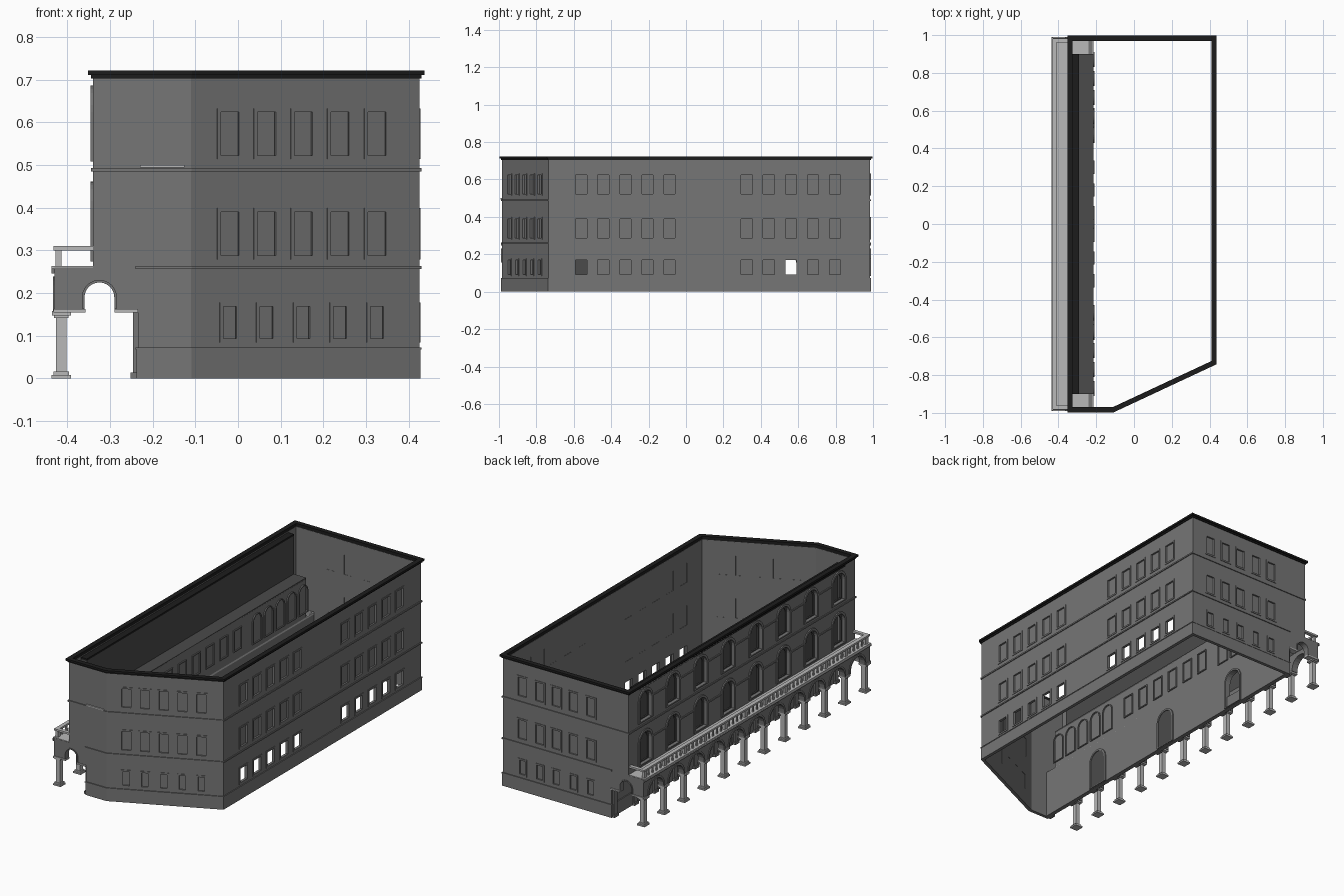
import bpy, math
from mathutils import Matrix, Vector

if "Cube" in bpy.data.objects:
    bpy.data.objects.remove(bpy.data.objects["Cube"])


def material(name, v):
    m = bpy.data.materials.new(name)
    m.diffuse_color = (v, v, v, 1)
    m.use_nodes = True
    m.node_tree.nodes["Principled BSDF"].inputs["Base Color"].default_value = m.diffuse_color
    return m


WALL = material("stone grey", 0.18)
LIGHT = material("light stone", 0.48)
DARK = material("dark cornice", 0.012)
SHADE = material("shadow grey", 0.07)


def extrude(name, loops, depth, matrix, mat):
    """Filled outline, further loops are holes, extruded along local z."""
    cu = bpy.data.curves.new(name, 'CURVE')
    cu.dimensions, cu.fill_mode = '2D', 'BOTH'
    cu.extrude = depth / 2
    for loop in loops:
        s = cu.splines.new('POLY')
        s.points.add(len(loop) - 1)
        for p, (a, b) in zip(s.points, loop):
            p.co = (a, b, 0, 1)
        s.use_cyclic_u, s.use_smooth = True, False
    tmp = bpy.data.objects.new(name + "_outline", cu)
    bpy.context.collection.objects.link(tmp)
    bpy.context.view_layer.update()
    dg = bpy.context.evaluated_depsgraph_get()
    mesh = bpy.data.meshes.new_from_object(tmp.evaluated_get(dg))
    bpy.data.objects.remove(tmp)
    mesh.transform(matrix)
    mesh.materials.clear()
    mesh.materials.append(mat)
    ob = bpy.data.objects.new(name, mesh)
    bpy.context.collection.objects.link(ob)
    return ob


def plate(name, frame, loops, d0, d1, mat=WALL):
    """Upright plate on a wall frame, from depth d0 to d1 along its outward normal."""
    (ox, oy), (ux, uy) = frame
    n = Vector((uy, -ux, 0))
    o = Vector((ox, oy, 0)) + n * (d0 + d1) / 2
    m = Matrix(((ux, 0, n.x, o.x), (uy, 0, n.y, o.y), (0, 1, 0, o.z), (0, 0, 0, 1)))
    return extrude(name, loops, d1 - d0, m, mat)


def box(name, x0, x1, y0, y1, z0, z1, mat=WALL):
    m = Matrix.Translation((0, 0, (z0 + z1) / 2))
    return extrude(name, [[(x0, y0), (x1, y0), (x1, y1), (x0, y1)]], z1 - z0, m, mat)


def rect(c, w, z0, z1):
    return [(c - w / 2, z0), (c + w / 2, z0), (c + w / 2, z1), (c - w / 2, z1)]


def arc(c, zs, r, n=12):
    """Half circle from left to right."""
    return [(c - r * math.cos(math.pi * i / n), zs + r * math.sin(math.pi * i / n))
            for i in range(n + 1)]


def arch(c, z0, zs, r):
    return [(c - r, z0)] + arc(c, zs, r) + [(c + r, z0)]


def footprint(left, d):
    """Building plan with chamfered corner, offset outwards by d."""
    pts = [(left, -.985), (-.11, -.985), (.425, -.735), (.425, .985), (left, .985)]
    out = []
    for i, p in enumerate(pts):
        p = Vector(p)
        a = (p - Vector(pts[i - 1])).normalized()
        b = (Vector(pts[(i + 1) % 5]) - p).normalized()
        na, nb = Vector((a.y, -a.x)), Vector((b.y, -b.x))
        out.append(tuple(p + (na + nb) * d / (1 + na.dot(nb))))
    return out


def ring(name, left, d, z0, z1, mat=WALL):
    m = Matrix.Translation((0, 0, (z0 + z1) / 2))
    return extrude(name, [footprint(left, d), footprint(left, -.014)], z1 - z0, m, mat)


# wall frames: origin and direction along the wall
cl = math.hypot(.535, .25)
FRONT = ((0, -.985), (1, 0))
CHAMFER = ((-.11, -.985), (.535 / cl, .25 / cl))
RIGHT = ((.425, 0), (0, 1))
BACK = ((0, .985), (-1, 0))
FACADE = ((-.34, 0), (0, -1))
ARCADE = ((-.43, 0), (0, -1))
COURT = ((-.215, 0), (0, 1))
PORCH = ((-.235, 0), (0, -1))
TOP = .705
ROWS = [(.09, .172), (.285, .393), (.52, .627)]


def windowed_wall(name, frame, outline, centres, width, open_ground=False):
    """Wall with three rows of framed windows, panes set back in the openings."""
    holes, frames, panes = [], [], []
    for row, (z0, z1) in enumerate(ROWS):
        w = width * (.75 if row == 0 and not open_ground else 1)
        for c in centres:
            holes.append(rect(c, w, z0, z1))
            frames += [rect(c, w + .012, z0 - .006, z1 + .006), rect(c, w - .006, z0 + .003, z1 - .003)]
            if row or not open_ground:
                panes.append(rect(c, w, z0, z1))
    plate(name, frame, [outline] + holes, -.015, 0)
    plate(name + "_window_frames", frame, frames, -.004, .003)
    plate(name + "_window_panes", frame, panes, -.014, -.010)


# outer walls; the ends are notched over the porch
notch = [(-.235, 0), (-.11, 0), (-.11, TOP), (-.34, TOP), (-.34, .26), (-.235, .26)]
plate("front_wall", FRONT, [notch], -.015, 0)
windowed_wall("chamfer_wall", CHAMFER, rect(cl / 2, cl, 0, TOP),
              [(x + .11) * cl / .535 for x in (-.02, .066, .152, .238, .325)], .053)
windowed_wall("right_wall", RIGHT, rect(.125, 1.72, 0, TOP),
              [s + .118 * i for s in (-.56, .325) for i in range(5)], .066, True)
back = [(.235, 0), (.235, .26), (.34, .26), (.34, TOP), (-.425, TOP), (-.425, 0)]
windowed_wall("back_wall", BACK, back, [-.305, -.20, -.10, .005, .11], .056)

# plinth, string courses and cornice
ring("plinth", -.235, .003, 0, .068)
ring("plinth_moulding", -.235, .005, .068, .073)
ring("lower_string_course", -.235, .005, .257, .264)
ring("upper_string_course", -.34, .005, .485, .493)
ring("cornice_lower", -.34, .005, .703, .711, DARK)
ring("cornice_upper", -.34, .012, .711, .722, DARK)
box("front_sill_strip", -.23, -.125, -.992, -.984, .494, .50, LIGHT)

# upper loggia facade with two rows of arched openings
arches = [-.84 + .24 * i for i in range(8)]
holes, frames, inner = [], [], []
for z0, zs in ((.28, .40), (.515, .625)):
    for c in arches:
        holes.append(arch(c, z0, zs, .05))
        frames += [arch(c, z0 - .006, zs, .062), arch(c, z0 + .001, zs, .049)]
        inner += [arch(c, z0, zs, .052), arch(c, z0 + .006, zs, .040)]
plate("loggia_facade", FACADE, [rect(0, 1.97, .26, TOP)] + holes, -.015, 0)
plate("loggia_arch_surrounds", FACADE, frames, -.004, .006)
plate("loggia_inner_arches", FACADE, inner, -.022, -.014, SHADE)
for z in (.40, .625):
    plate("loggia_impost_band", FACADE,
          [rect(c, .115, z - .004, z + .004) for c in [-.72 + .24 * i for i in range(7)]], 0, .005)

# space behind the loggia
box("loggia_back_wall", -.30, -.29, -.9, .9, .262, .69, SHADE)
box("loggia_top_ledge", -.34, -.29, -.9, .9, .69, .70, DARK)
box("passage_roof", -.29, -.215, -.9, .9, .47, .48, SHADE)
for s in (-1, 1):
    y0, y1 = sorted((s * .89, s * .90))
    box("passage_end_wall", -.325, -.215, y0, y1, .262, .48)
    box("loggia_end_wall", -.325, -.29, y0, y1, .48, .69, SHADE)

# inner wall between porch and court, one open doorway and two closed ones
door = [arch(c, .005, .15, .055) for c in (-.55, 0, .55)]
plate("inner_wall_lower", COURT, [rect(0, 1.96, 0, .262), door[2]], -.02, 0)
plate("inner_wall_upper", COURT, [rect(0, 1.8, .262, .48)], -.02, 0)
for f, tag in ((COURT, "court"), (PORCH, "porch")):
    surrounds = []
    for c in (-.55, 0, .55):
        surrounds += [arch(c, .002, .15, .065), arch(c, .006, .15, .055)]
    plate(tag + "_door_surrounds", f, surrounds, 0, .006)
    plate(tag + "_closed_doors", f, [arch(c, .007, .15, .054) for c in
          ((-.55, 0) if f is COURT else (.55, 0))], 0, .003, SHADE)
wins = []
for c in [s * (.47 + .1 * i) for s in (-1, 1) for i in range(5)]:
    wins += [arch(c, .29, .41, .04), arch(c, .295, .41, .034)]
for c in [-.3 + .12 * i for i in range(6)]:
    wins += [rect(c, .07, .31, .43), rect(c, .058, .316, .424)]
plate("court_window_frames", COURT, wins, 0, .006)

# terrace slab over the porch
box("terrace_floor", -.437, -.215, -.984, .984, .252, .263, LIGHT)

# long arcade
N, STEP, R = 11, .175, .062
cols = [(i - N / 2) * STEP for i in range(N + 1)]
bays = [(i - (N - 1) / 2) * STEP for i in range(N)]
outline, bands = [(-.985, .157)], []
for c in bays:
    outline += arch(c, .157, .166, R)
    bands.append(arch(c, .157, .166, R + .011) + arch(c, .157, .166, R)[::-1])
outline += [(.985, .157), (.985, .255), (-.985, .255)]
plate("arcade_wall", ARCADE, [outline], -.032, 0)
plate("arcade_archivolts", ARCADE, bands, 0, .004)
plate("arcade_cornice", ARCADE, [rect(0, 1.98, .246, .258)], 0, .007)

# arched porch ends with imposts
for s, frame in ((1, FRONT), (-1, BACK)):
    c = -.325 * s
    lo, hi = sorted((-.43 * s, -.235 * s))
    plate("porch_end_wall", frame, [[(lo, .157)] + arch(c, .157, .19, .035) +
          [(hi, .157), (hi, .26), (lo, .26)]], -.03, 0)
    plate("porch_end_archivolt", frame,
          [arch(c, .164, .19, .041) + arch(c, .164, .19, .035)[::-1]], 0, .004)
    plate("porch_end_imposts", frame, [rect(-.395 * s, .075, .155, .163),
          rect(-.262 * s, .055, .155, .163)], -.03, .005, LIGHT)

# columns with bases and capitals, and pilasters on the porch wall
for y in cols:
    for part, h, z0, z1 in (("base", .023, 0, .008), ("base_step", .018, .008, .016),
                            ("shaft", .0125, .016, .142), ("capital_neck", .017, .142, .148),
                            ("capital", .022, .148, .158)):
        box("column_" + part, -.414 - h, -.414 + h, y - h, y + h, z0, z1, LIGHT)
    box("pilaster", -.246, -.235, y - .014, y + .014, 0, .155)
    box("pilaster_base", -.252, -.235, y - .018, y + .018, 0, .014)
    # balustrade posts and balusters
    box("balustrade_post", -.428, -.414, y - .011, y + .011, .263, .30, LIGHT)
    if y < cols[-1] - .01:
        for k in range(1, 5):
            b = y + k * STEP / 5
            box("baluster", -.424, -.418, b - .005, b + .005, .263, .30, LIGHT)
box("balustrade_rail", -.432, -.410, -.982, .982, .30, .31, LIGHT)
for s in (-1, 1):
    y0, y1 = sorted((s * .982, s * .962))
    box("balustrade_end_rail", -.410, -.34, y0, y1, .30, .31, LIGHT)
